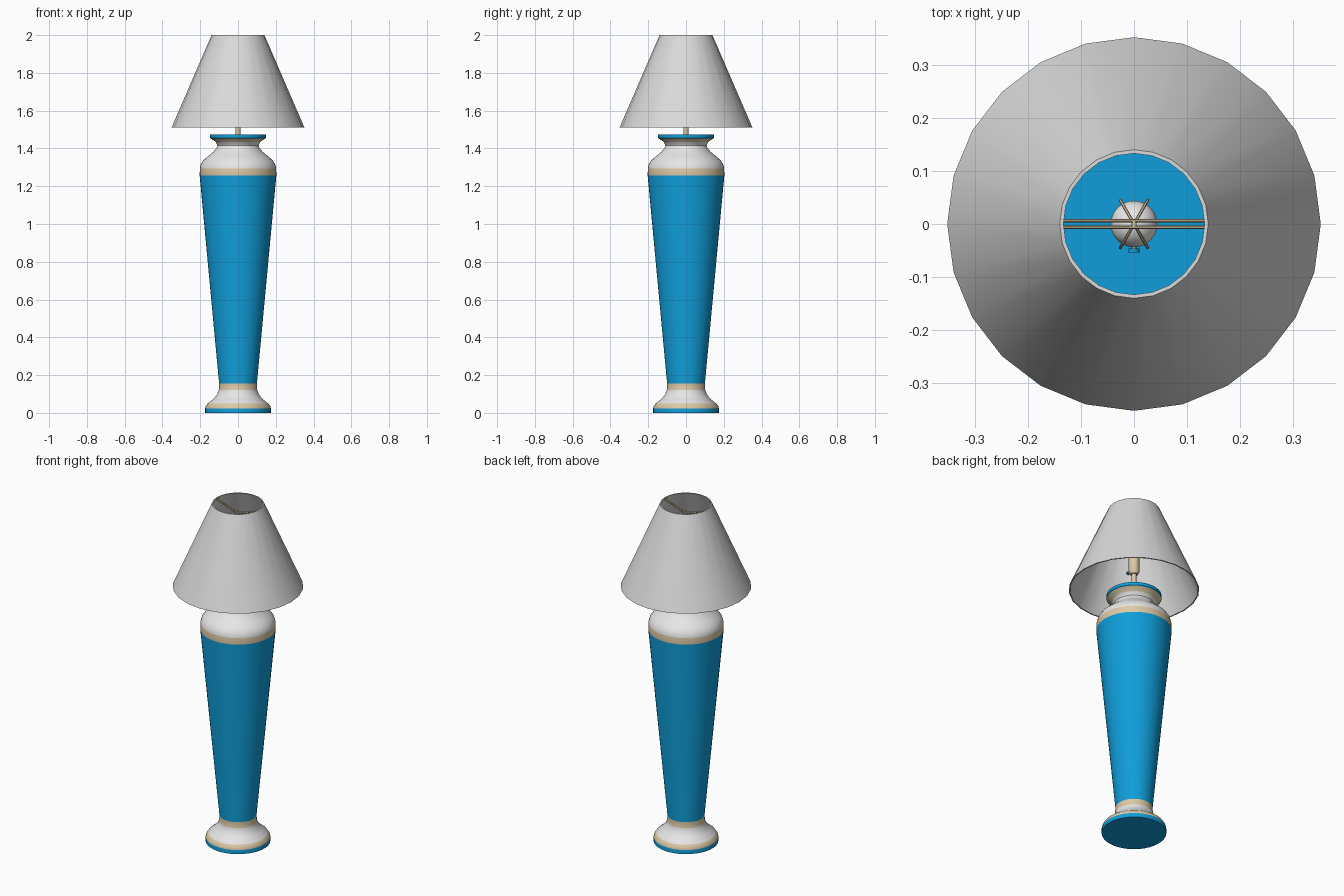
import bpy, bmesh, math
from mathutils import Vector

cube = bpy.data.objects.get("Cube")
if cube:
    bpy.data.objects.remove(cube, do_unlink=True)


def material(name, rgb):
    mat = bpy.data.materials.new(name)
    mat.use_nodes = True
    colour = (*rgb, 1)
    mat.diffuse_color = colour
    mat.node_tree.nodes["Principled BSDF"].inputs["Base Color"].default_value = colour
    return mat


BLUE = material("glaze blue", (0.005, 0.34, 0.70))
WHITE = material("glaze white", (0.85, 0.85, 0.85))
TAN = material("brass tan", (0.72, 0.58, 0.38))
SHADE = material("shade fabric", (0.70, 0.70, 0.70))


def finish(obj, angle=35):
    bpy.ops.object.select_all(action="DESELECT")
    obj.select_set(True)
    bpy.context.view_layer.objects.active = obj
    bpy.ops.object.shade_smooth_by_angle(angle=math.radians(angle))
    return obj


def lathe(name, profile, sides, mats, band=None, closed=False):
    """Turn (radius, height) points about z; band(z) gives a face's material."""
    bm = bmesh.new()
    rings = []
    for r, z in profile:
        if r == 0:
            rings.append([bm.verts.new((0, 0, z))] * sides)
        else:
            turn = [math.tau * i / sides for i in range(sides)]
            rings.append([bm.verts.new((r * math.cos(a), r * math.sin(a), z)) for a in turn])
    pairs = list(zip(rings, rings[1:]))
    if closed:
        pairs.append((rings[-1], rings[0]))
    for low, high in pairs:
        for i in range(sides):
            j = (i + 1) % sides
            corners = list(dict.fromkeys((low[i], low[j], high[j], high[i])))
            face = bm.faces.new(corners)
            if band:
                face.material_index = band(face.calc_center_median().z)
    bmesh.ops.recalc_face_normals(bm, faces=bm.faces)
    mesh = bpy.data.meshes.new(name)
    bm.to_mesh(mesh)
    bm.free()
    for m in mats:
        mesh.materials.append(m)
    obj = bpy.data.objects.new(name, mesh)
    bpy.context.collection.objects.link(obj)
    return finish(obj)


def wire(name, points, radius):
    """Round rod along a path, turned into a mesh."""
    curve = bpy.data.curves.new(name, "CURVE")
    curve.dimensions = "3D"
    curve.bevel_depth = radius
    curve.bevel_resolution = 1
    curve.use_fill_caps = True
    spline = curve.splines.new("POLY")
    spline.points.add(len(points) - 1)
    for p, co in zip(spline.points, points):
        p.co = (*co, 1)
    curve.materials.append(TAN)
    obj = bpy.data.objects.new(name, curve)
    bpy.context.collection.objects.link(obj)
    bpy.ops.object.select_all(action="DESELECT")
    obj.select_set(True)
    bpy.context.view_layer.objects.active = obj
    bpy.ops.object.convert(target="MESH")
    return finish(bpy.context.object, 50)


# Vase body, with painted bands by height
BANDS = [(0.024, 0), (0.05, 2), (0.12, 1), (0.155, 2), (1.257, 0),
         (1.295, 2), (1.435, 1), (1.453, 2), (9, 0)]


def vase_band(z):
    return next(index for top, index in BANDS if z < top)


vase = [(0, 0), (0.174, 0), (0.174, 0.024), (0.171, 0.035), (0.16, 0.05),
        (0.132, 0.072), (0.112, 0.095), (0.102, 0.12), (0.1, 0.155),
        (0.203, 1.257), (0.202, 1.295), (0.197, 1.316), (0.184, 1.336),
        (0.16, 1.358), (0.133, 1.38), (0.115, 1.4), (0.109, 1.415),
        (0.118, 1.435), (0.145, 1.453), (0.148, 1.456), (0.148, 1.474), (0, 1.474)]
lathe("vase_body", vase, 48, [BLUE, WHITE, TAN], vase_band)

# Thin tapered shade, open at both ends
lathe("lamp_shade", [(0.352, 1.51), (0.14, 2), (0.133, 2), (0.345, 1.51)],
      24, [SHADE], closed=True)

# Stem, socket and bulb
lathe("stem", [(0, 1.47), (0.013, 1.47), (0.013, 1.62), (0, 1.62)], 16, [TAN])
lathe("socket", [(0, 1.605), (0.02, 1.605), (0.029, 1.62), (0.029, 1.715), (0, 1.715)],
      20, [TAN])
bulb = [(0, 1.71), (0.022, 1.71), (0.024, 1.745)]
for k in range(9):
    a = math.radians(-50 + 140 * k / 8)
    bulb.append((0.044 * math.cos(a) if k < 8 else 0, 1.82 + 0.044 * math.sin(a)))
lathe("bulb", bulb, 24, [WHITE])

# Switch knob on the front of the socket
wire("switch_shaft", [(0, -0.02, 1.635), (0, -0.05, 1.635)], 0.005)
knob = lathe("switch_knob", [(0, 0), (0.01, 0), (0.01, 0.008), (0, 0.008)], 12, [BLUE])
knob.rotation_euler.x = math.pi / 2
knob.location = (0, -0.046, 1.635)

# Four clip wires bowing round the bulb
for n, deg in enumerate((60, 120, 240, 300)):
    out = Vector((math.cos(math.radians(deg)), math.sin(math.radians(deg)), 0))
    bow = [(0.027, 1.71), (0.052, 1.77), (0.052, 1.83), (0.04, 1.865), (0.003, 1.89)]
    wire(f"bulb_clip_{n + 1}", [out * r + Vector((0, 0, z)) for r, z in bow], 0.003)
wire("clip_post", [(0, 0, 1.885), (0, 0, 1.955)], 0.005)

# Paired shade support arms dipping to the centre
for side, y in (("front", -0.006), ("back", 0.006)):
    wire(f"support_arm_{side}",
         [(-0.135, y, 1.99), (-0.02, y, 1.95), (0.02, y, 1.95), (0.135, y, 1.99)], 0.0035)
